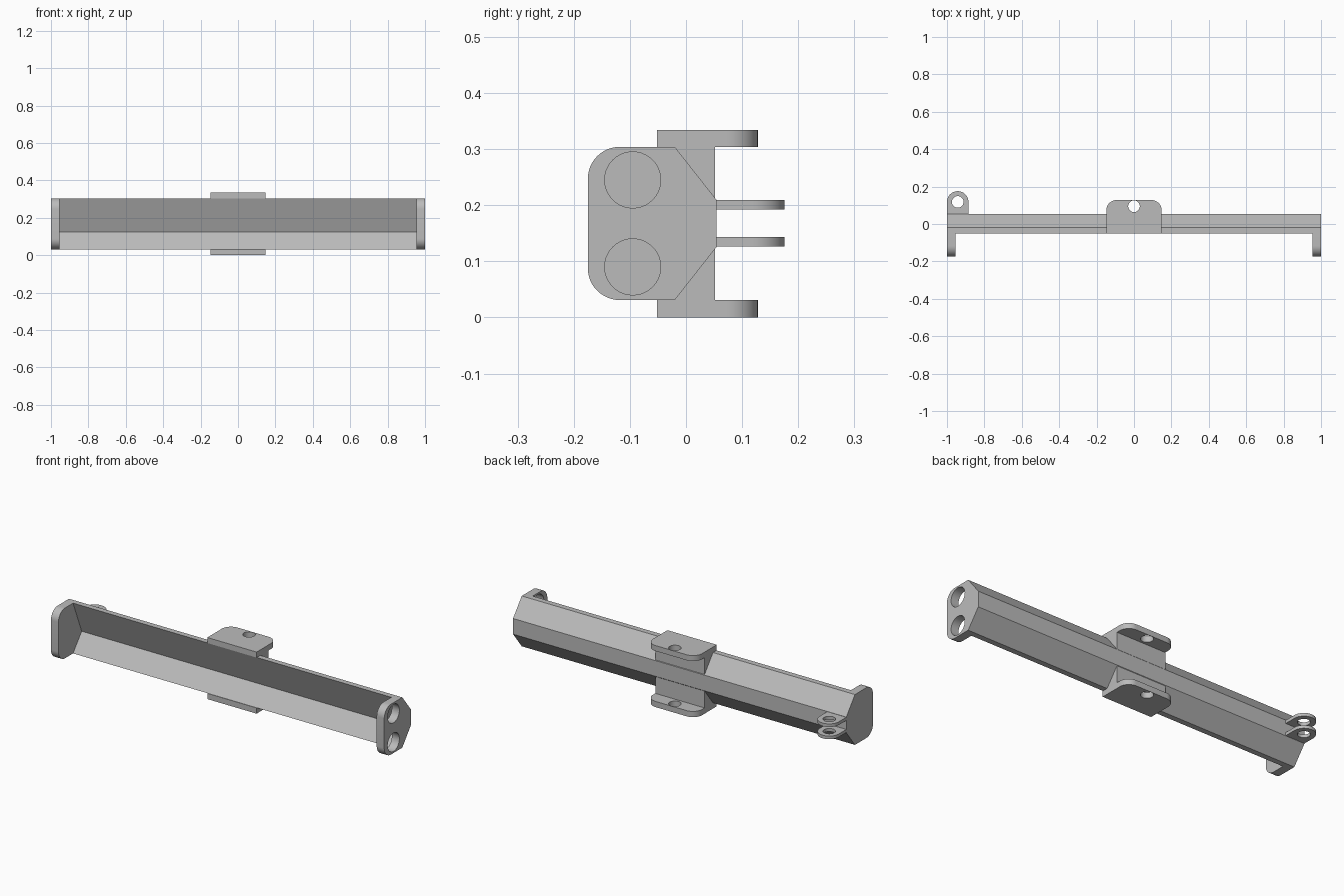
import bpy, bmesh, math
from mathutils import Matrix

if "Cube" in bpy.data.objects:
    bpy.data.objects.remove(bpy.data.objects["Cube"])

grey = bpy.data.materials.new("grey metal")
grey.use_nodes = True
colour = (0.5, 0.5, 0.5, 1)
grey.diffuse_color = colour
grey.node_tree.nodes["Principled BSDF"].inputs["Base Color"].default_value = colour

# Side profiles are (y, z) extruded along x; plan profiles are (x, y) extruded along z
SIDE = Matrix(((0, 0, 1, 0), (1, 0, 0, 0), (0, 1, 0, 0), (0, 0, 0, 1)))
PLAN = Matrix.Identity(4)
MID_Z = 0.1675


def arc(cx, cy, r, start, end, steps=12):
    return [(cx + r * math.cos(math.radians(start + (end - start) * i / steps)),
             cy + r * math.sin(math.radians(start + (end - start) * i / steps)))
            for i in range(steps + 1)]


def circle(cx, cy, r):
    return arc(cx, cy, r, 0, 360, 40)[:-1]


def mirrored(half):
    """Complete a (y, z) outline by reflecting it about the middle height."""
    return half + [(y, 2 * MID_Z - z) for y, z in reversed(half)]


def extrude(name, axes, low, high, outline, holes=()):
    curve = bpy.data.curves.new(name, "CURVE")
    curve.dimensions = "2D"
    curve.fill_mode = "BOTH"
    curve.extrude = (high - low) / 2
    for loop in [outline, *holes]:
        spline = curve.splines.new("POLY")
        spline.points.add(len(loop) - 1)
        for point, (u, v) in zip(spline.points, loop):
            point.co = (u, v, 0, 1)
        spline.use_cyclic_u = True
    obj = bpy.data.objects.new(name, curve)
    bpy.context.collection.objects.link(obj)
    bpy.ops.object.select_all(action="DESELECT")
    obj.select_set(True)
    bpy.context.view_layer.objects.active = obj
    bpy.ops.object.convert(target="MESH")
    obj = bpy.context.object
    bm = bmesh.new()
    bm.from_mesh(obj.data)
    bm.transform(axes @ Matrix.Translation((0, 0, (low + high) / 2)))
    bmesh.ops.remove_doubles(bm, verts=bm.verts, dist=0.0001)
    bmesh.ops.recalc_face_normals(bm, faces=bm.faces)
    bm.to_mesh(obj.data)
    bm.free()
    obj.data.materials.clear()
    obj.data.materials.append(grey)
    bpy.ops.object.shade_smooth_by_angle(angle=math.radians(30))
    return obj


# Long open channel with sloped walls
FRONT, SHOULDER, BACK, WALL = -0.05, -0.02, 0.054, 0.03
TOP, FLAT = 0.304, 0.21
channel = mirrored([(FRONT, TOP), (SHOULDER, TOP), (BACK, FLAT)])
inside = mirrored([(FRONT, TOP), (BACK - WALL, FLAT + 0.002)])
extrude("channel", SIDE, -0.955, 0.955, channel + inside[:0:-1][:-1])

# End plates, the left one pierced by two round holes
plate = mirrored([(BACK, FLAT), (SHOULDER, TOP)] + arc(-0.118, TOP - 0.057, 0.057, 90, 180))
ports = [circle(-0.095, MID_Z + s * 0.0775, 0.05) for s in (1, -1)]
extrude("right_end_plate", SIDE, -1, -0.955, plate)
extrude("left_end_plate", SIDE, 0.955, 1, plate, ports)

# Central mounting bracket: drilled tabs and wedge blocks
HALF = 0.148
tab = ([(-HALF, -0.052), (HALF, -0.052)] + arc(HALF - 0.055, 0.073, 0.055, 0, 90)
       + arc(0.055 - HALF, 0.073, 0.055, 90, 180))
bolt_hole = [circle(0, 0.095, 0.031)]
extrude("upper_bracket_tab", PLAN, TOP, 0.334, tab, bolt_hole)
extrude("lower_bracket_tab", PLAN, 0, 2 * MID_Z - TOP, tab, bolt_hole)
wedge = [(SHOULDER, TOP), (0.052, TOP), (0.052, FLAT + 0.002)]
extrude("upper_bracket_wedge", SIDE, -HALF, HALF, wedge)
extrude("lower_bracket_wedge", SIDE, -HALF, HALF, [(y, 2 * MID_Z - z) for y, z in wedge])

# Pair of rounded hinge lugs behind the right end
lug = [(-1, 0.05), (-0.885, 0.05)] + arc(-0.9425, 0.118, 0.0575, 0, 180, 24)
for name, low in (("upper_hinge_lug", 0.192), ("lower_hinge_lug", 0.126)):
    extrude(name, PLAN, low, low + 0.017, lug, [circle(-0.9425, 0.118, 0.031)])
